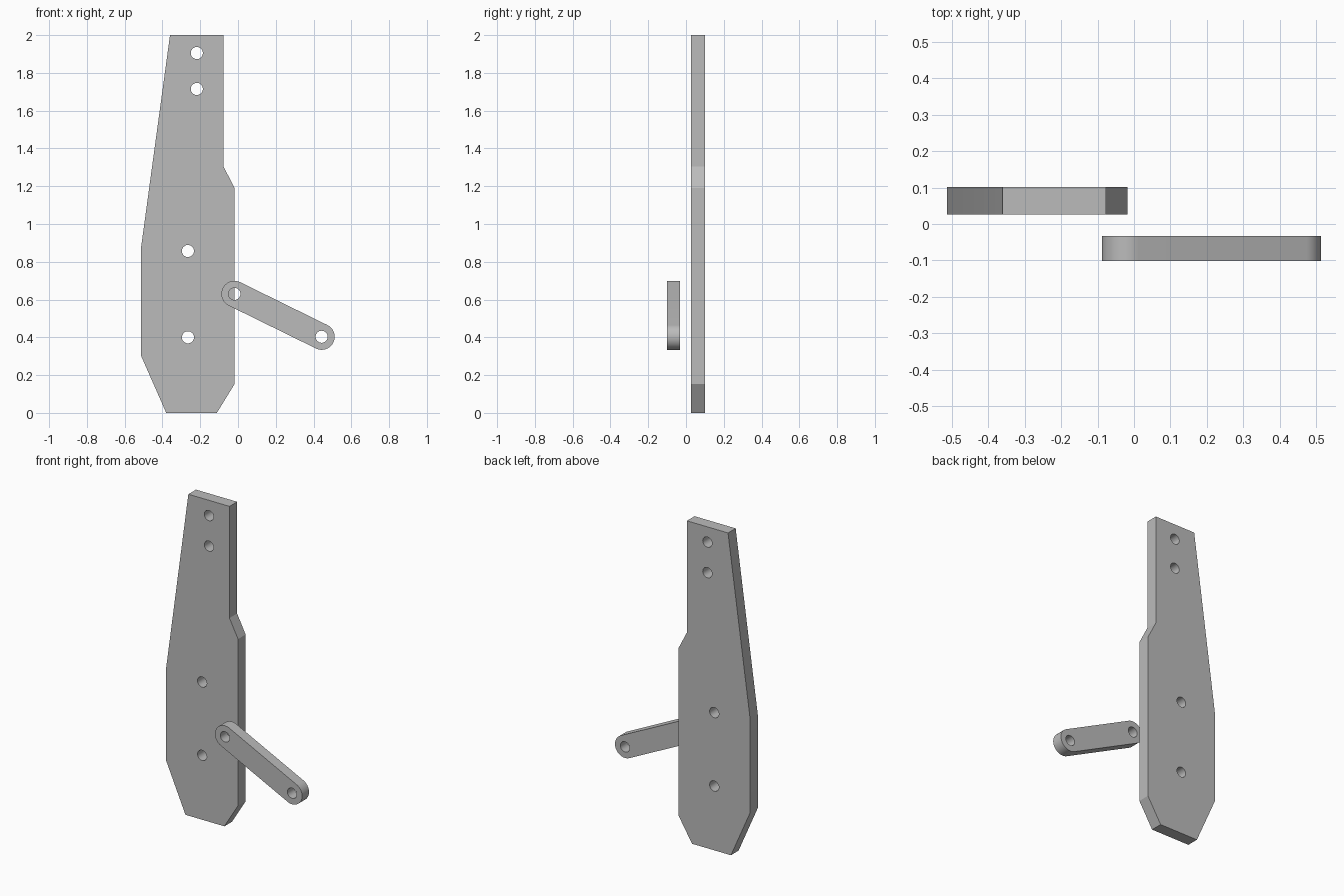
import bpy, bmesh
from math import pi, cos, sin, atan2, radians

cube = bpy.data.objects.get("Cube")
if cube:
    bpy.data.objects.remove(cube, do_unlink=True)

# Single plain grey finish
grey = bpy.data.materials.new("plain_grey")
grey.use_nodes = True
colour = (0.5, 0.5, 0.5, 1)
grey.diffuse_color = colour
grey.node_tree.nodes["Principled BSDF"].inputs["Base Color"].default_value = colour

HOLE_RADIUS = 0.032


def arc(centre, radius, start, sweep, count):
    """Points along an arc, excluding the end point."""
    return [(centre[0] + radius * cos(start + sweep * i / count),
             centre[1] + radius * sin(start + sweep * i / count)) for i in range(count)]


def drilled_plate(name, outline, holes, y_front, y_back):
    """Extrude an x-z outline along y, with round through-holes."""
    bm = bmesh.new()
    loops = [outline] + [arc(h, HOLE_RADIUS, 0, 2 * pi, 32) for h in holes]
    for loop in loops:
        verts = [bm.verts.new((x, y_front, z)) for x, z in loop]
        for i, v in enumerate(verts):
            bm.edges.new((verts[i - 1], v))
    bmesh.ops.triangle_fill(bm, use_beauty=True, edges=bm.edges[:], normal=(0, -1, 0))
    result = bmesh.ops.extrude_face_region(bm, geom=bm.faces[:], use_keep_orig=True)
    moved = [g for g in result["geom"] if isinstance(g, bmesh.types.BMVert)]
    bmesh.ops.translate(bm, verts=moved, vec=(0, y_back - y_front, 0))
    bmesh.ops.recalc_face_normals(bm, faces=bm.faces[:])
    mesh = bpy.data.meshes.new(name)
    bm.to_mesh(mesh)
    bm.free()
    mesh.materials.append(grey)
    obj = bpy.data.objects.new(name, mesh)
    bpy.context.collection.objects.link(obj)
    bpy.ops.object.select_all(action="DESELECT")
    obj.select_set(True)
    bpy.context.view_layer.objects.active = obj
    bpy.ops.object.shade_smooth_by_angle(angle=radians(25))
    return obj


# Tall tapered plate with four bolt holes
plate_outline = [(-0.36, 2), (-0.077, 2), (-0.077, 1.305), (-0.018, 1.19), (-0.018, 0.153),
                 (-0.112, 0), (-0.38, 0), (-0.513, 0.302), (-0.513, 0.877)]
plate_holes = [(-0.218, 1.905), (-0.218, 1.715), (-0.265, 0.857), (-0.265, 0.4)]
drilled_plate("main_plate", plate_outline, plate_holes, 0.026, 0.101)

# Short round-ended link arm in front of the plate
pivot, tip = (-0.019, 0.63), (0.443, 0.403)
END_RADIUS = 0.069
direction = atan2(tip[1] - pivot[1], tip[0] - pivot[0])
link_outline = []
for centre, start in ((tip, direction - pi / 2), (pivot, direction + pi / 2)):
    link_outline += arc(centre, END_RADIUS, start, pi, 24)
    link_outline += arc(centre, END_RADIUS, start + pi, pi, 1)
drilled_plate("link_arm", link_outline, [pivot, tip], -0.101, -0.033)
